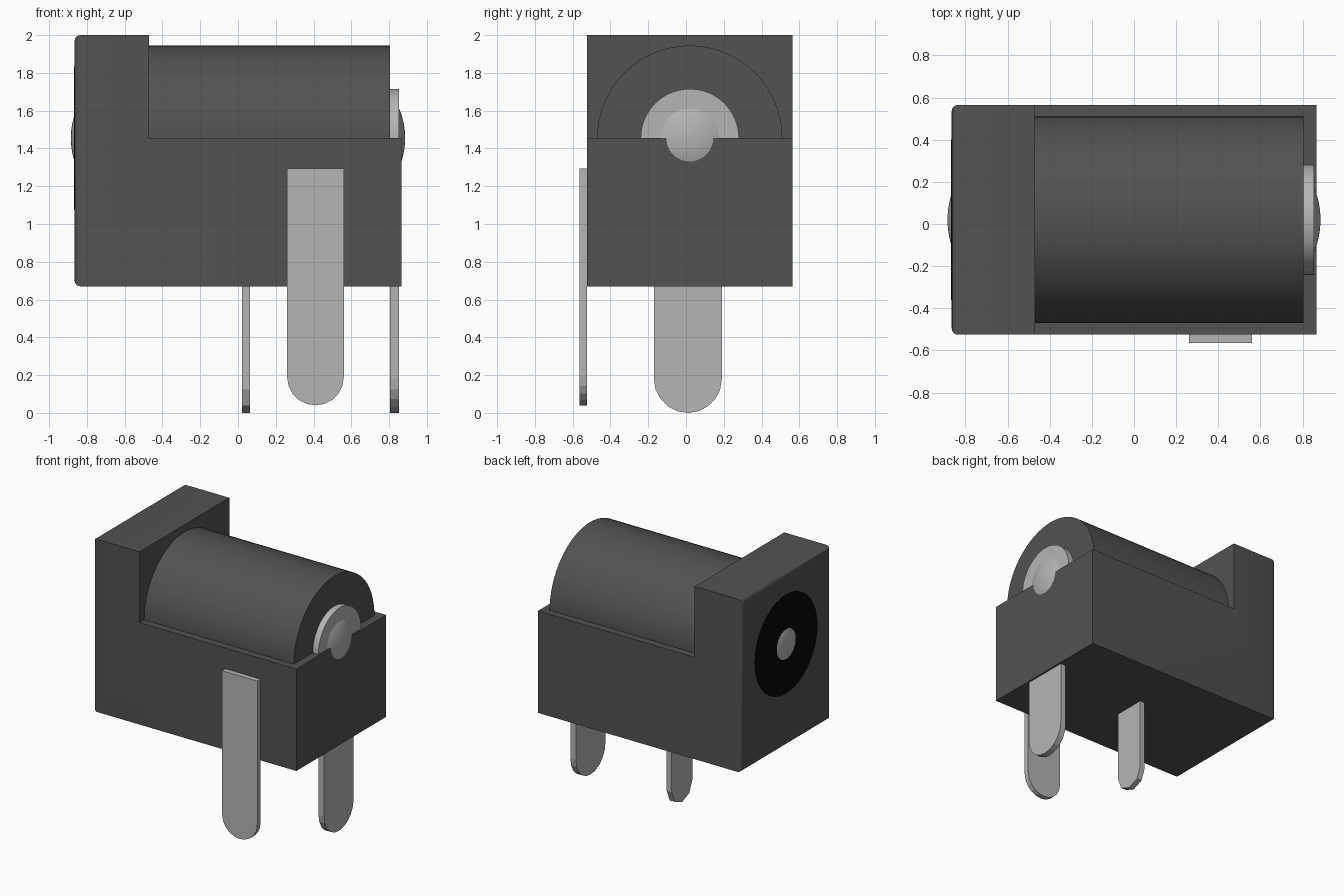
import bpy, bmesh, math
from mathutils import Vector

cube = bpy.data.objects.get("Cube")
if cube:
    bpy.data.objects.remove(cube, do_unlink=True)


def material(name, rgb, rough=0.6):
    m = bpy.data.materials.new(name)
    m.use_nodes = True
    m.diffuse_color = (*rgb, 1)
    node = next(n for n in m.node_tree.nodes if n.type == "BSDF_PRINCIPLED")
    node.inputs["Base Color"].default_value = (*rgb, 1)
    node.inputs["Roughness"].default_value = rough
    return m


PLASTIC = material("dark grey plastic", (0.085, 0.085, 0.085))
METAL = material("light grey metal", (0.46, 0.46, 0.46))
BLACK = material("black socket", (0.002, 0.002, 0.002))

AXIS_Y, AXIS_Z = 0.02, 1.455      # barrel axis, running along x
FRONT, BACK = -0.525, 0.565       # housing sides
END = 0.865                       # housing half length
BASE = 0.67                       # housing underside


def finish(bm, name, mat, smooth=False):
    bmesh.ops.recalc_face_normals(bm, faces=bm.faces)
    mesh = bpy.data.meshes.new(name)
    bm.to_mesh(mesh)
    bm.free()
    mesh.materials.append(mat)
    obj = bpy.data.objects.new(name, mesh)
    bpy.context.collection.objects.link(obj)
    if smooth:
        bpy.ops.object.select_all(action="DESELECT")
        obj.select_set(True)
        bpy.context.view_layer.objects.active = obj
        bpy.ops.object.shade_smooth_by_angle(angle=math.radians(35))
    return obj


def extrude(outline, offset):
    """Solid made by pushing a flat outline along an offset."""
    bm = bmesh.new()
    face = bm.faces.new([bm.verts.new(p) for p in outline])
    result = bmesh.ops.extrude_face_region(bm, geom=[face], use_keep_orig=True)
    moved = [g for g in result["geom"] if isinstance(g, bmesh.types.BMVert)]
    bmesh.ops.translate(bm, verts=moved, vec=offset)
    return bm


def round_bar(name, x0, x1, radius, mat, sides=64):
    """Cylinder on the barrel axis."""
    ring = [(x0, AXIS_Y + radius * math.cos(a), AXIS_Z + radius * math.sin(a))
            for a in (math.tau * i / sides for i in range(sides))]
    return finish(extrude(ring, (x1 - x0, 0, 0)), name, mat, True)


def terminal(name, origin, across, through, half, bottom, top, segments):
    """Flat pin with a rounded lower end."""
    origin, across = Vector(origin), Vector(across)
    outline = [origin + across * half + Vector((0, 0, top))]
    for i in range(segments + 1):
        a = math.pi * i / segments
        outline.append(origin + across * half * math.cos(a)
                       + Vector((0, 0, bottom + half * (1 - math.sin(a)))))
    outline.append(origin - across * half + Vector((0, 0, top)))
    finish(extrude(outline, through), name, METAL)


# Housing: stepped block with a tall flange and a rounded mouth edge
profile = [(-END, BASE), (END, BASE), (END, AXIS_Z), (-0.47, AXIS_Z),
           (-0.47, 2), (-END, 2)]
bm = extrude([(x, FRONT, z) for x, z in profile], (0, BACK - FRONT, 0))
rim = [e for e in bm.edges if all(v.co.x < -END + 0.001 for v in e.verts)]
bmesh.ops.bevel(bm, geom=rim, offset=0.03, segments=4, profile=0.5,
                affect="EDGES")
finish(bm, "housing", PLASTIC, True)

# Barrel, contact washer and socket mouth
round_bar("barrel", -0.5, 0.805, 0.49, PLASTIC)
round_bar("contact_washer", 0.8, 0.853, 0.26, METAL)
round_bar("socket_mouth", -END - 0.003, -END + 0.003, 0.38, BLACK)

# Centre pin: shallow domes that poke out of both ends
DOME_R, TIP = 0.4, 0.885
for side, name in ((-1, "centre_pin_tip"), (1, "centre_pin_rivet")):
    bm = bmesh.new()
    rings, sides, spread = 6, 48, math.radians(24)
    tip = bm.verts.new((side * TIP, AXIS_Y, AXIS_Z))
    last = None
    for r in range(1, rings + 1):
        a = spread * r / rings
        x = side * (TIP - DOME_R * (1 - math.cos(a)))
        rad = DOME_R * math.sin(a)
        ring = [bm.verts.new((x, AXIS_Y + rad * math.cos(t),
                              AXIS_Z + rad * math.sin(t)))
                for t in (math.tau * i / sides for i in range(sides))]
        for i in range(sides):
            j = (i + 1) % sides
            bm.faces.new((last[i], last[j], ring[j], ring[i]) if last
                         else (tip, ring[i], ring[j]))
        last = ring
    bm.faces.new(last)
    finish(bm, name, METAL, True)

# Terminals
terminal("side_terminal", (0.41, FRONT, 0), (1, 0, 0), (0, -0.04, 0),
         0.15, 0.04, 1.295, 10)
terminal("end_terminal", (0.805, 0.01, 0), (0, 1, 0), (0.047, 0, 0),
         0.18, 0, BASE + 0.02, 10)
terminal("middle_terminal", (0.02, AXIS_Y, 0), (0, 1, 0), (0.043, 0, 0),
         0.125, 0, BASE + 0.02, 4)
